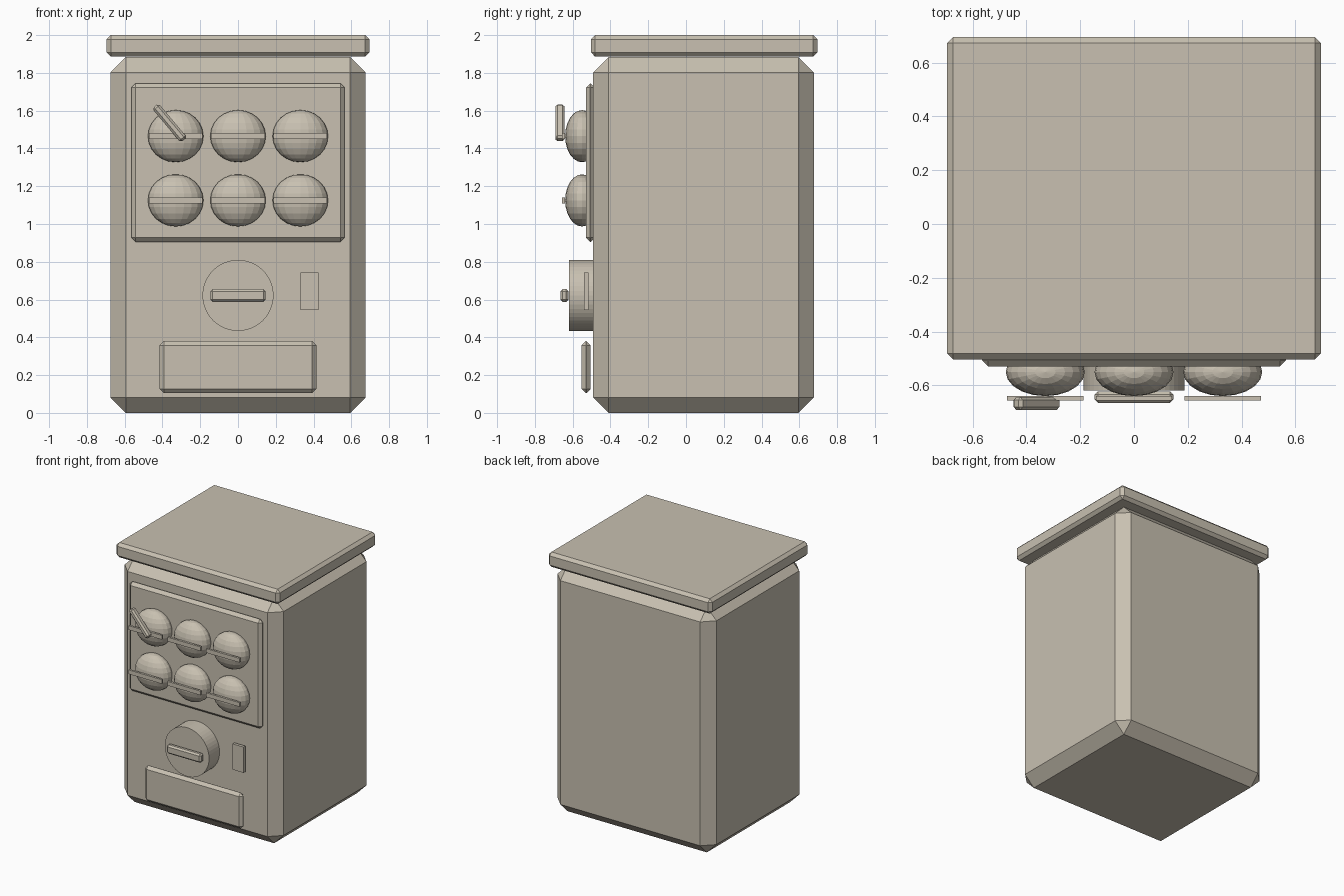
import bpy
import math

cube = bpy.data.objects.get("Cube")
if cube:
    bpy.data.objects.remove(cube, do_unlink=True)

beige = bpy.data.materials.new("warm beige")
beige.use_nodes = True
color = (0.58, 0.53, 0.44, 1)
beige.diffuse_color = color
beige.node_tree.nodes["Principled BSDF"].inputs["Base Color"].default_value = color


def finish(name):
    obj = bpy.context.object
    obj.name = name
    obj.data.materials.append(beige)
    return obj


def box(name, x, y, z, bevel=0, turn=0):
    """Chamfered box from (low, high) ranges, turned about the y axis."""
    ranges = (x, y, z)
    bpy.ops.mesh.primitive_cube_add(size=1, location=[(a + b) / 2 for a, b in ranges])
    obj = finish(name)
    obj.scale = [b - a for a, b in ranges]
    bpy.ops.object.transform_apply(location=False, rotation=False, scale=True)
    obj.rotation_euler.y = turn
    if bevel:
        mod = obj.modifiers.new("chamfer", "BEVEL")
        mod.width = bevel
        mod.segments = 1
    return obj


# Cabinet, lid and display panel
box("cabinet", (-0.676, 0.676), (-0.492, 0.677), (0, 1.884), 0.082)
box("lid", (-0.695, 0.695), (-0.503, 0.695), (1.886, 2), 0.022)
box("display_panel", (-0.565, 0.565), (-0.53, -0.482), (0.905, 1.745), 0.023)

# Prize capsules, each with a seam band in front
for row, z in enumerate((1.465, 1.125)):
    for col in range(3):
        x = (col - 1) * 0.33
        bpy.ops.mesh.primitive_uv_sphere_add(
            segments=20, ring_count=12, radius=1, location=(x, -0.55, z))
        capsule = finish(f"capsule_{row}_{col}")
        capsule.scale = (0.147, 0.09, 0.138)
        box(f"capsule_band_{row}_{col}", (x - 0.142, x + 0.142),
            (-0.656, -0.64), (z - 0.016, z + 0.016))

# Slanted lever over the upper capsule
box("slanted_lever", (-0.48, -0.245), (-0.692, -0.643), (1.513, 1.557),
    0.012, math.radians(50))

# Turning knob and its grip
bpy.ops.mesh.primitive_cylinder_add(
    vertices=48, radius=0.188, depth=0.14,
    location=(0, -0.55, 0.622), rotation=(math.pi / 2, 0, 0))
finish("turning_knob")
box("knob_grip", (-0.146, 0.146), (-0.665, -0.622), (0.588, 0.655), 0.012)

# Coin plate and prize tray
box("coin_plate", (0.33, 0.426), (-0.54, -0.517), (0.545, 0.743))
box("prize_tray", (-0.415, 0.415), (-0.552, -0.505), (0.105, 0.38), 0.022)
